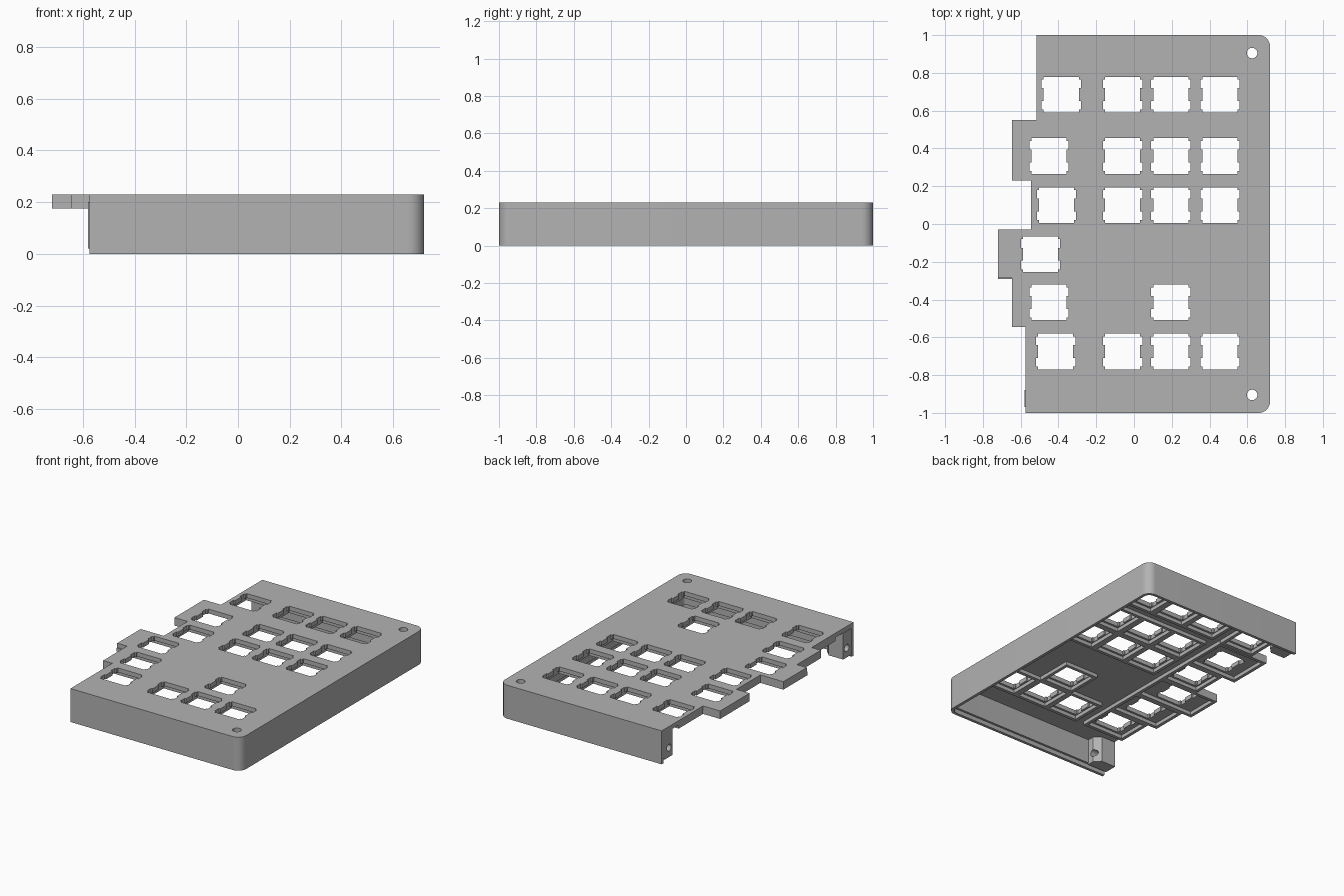
import bpy, bmesh, math

cube = bpy.data.objects.get("Cube")
if cube:
    bpy.data.objects.remove(cube, do_unlink=True)

GREY = (0.45, 0.45, 0.45, 1)
mat = bpy.data.materials.new("plain_grey")
mat.use_nodes = True
mat.diffuse_color = GREY
mat.node_tree.nodes["Principled BSDF"].inputs["Base Color"].default_value = GREY

TOP, PLATE, RIB = 0.23, 0.2, 0.175   # top face, plate underside, rib bottom
RIGHT, EDGE = 0.72, 1.0
PITCH = 0.26


def add_prism(bm, points, low, high):
    """Extrude a flat outline between two heights."""
    base = bm.faces.new([bm.verts.new((x, y, low)) for x, y in points])
    ext = bmesh.ops.extrude_face_region(bm, geom=[base])
    for v in ext["geom"]:
        if isinstance(v, bmesh.types.BMVert):
            v.co.z = high


def add_box(bm, x0, x1, y0, y1, low, high):
    add_prism(bm, [(x0, y0), (x1, y0), (x1, y1), (x0, y1)], low, high)


def finish(bm, name):
    bmesh.ops.recalc_face_normals(bm, faces=bm.faces)
    mesh = bpy.data.meshes.new(name)
    bm.to_mesh(mesh)
    bm.free()
    obj = bpy.data.objects.new(name, mesh)
    bpy.context.collection.objects.link(obj)
    mesh.materials.append(mat)
    return obj


def cut(obj, cutter):
    cutter.hide_render = True
    cutter.hide_set(True)
    cutter.display_type = 'WIRE'
    mod = obj.modifiers.new("cut", 'BOOLEAN')
    mod.operation, mod.solver, mod.object = 'DIFFERENCE', 'EXACT', cutter


def smooth(obj):
    bpy.ops.object.select_all(action='DESELECT')
    bpy.context.view_layer.objects.active = obj
    obj.select_set(True)
    bpy.ops.object.shade_smooth_by_angle(angle=math.radians(30))


def arc(cx, cy, r, start, end, steps):
    return [(cx + r * math.cos(math.radians(start + (end - start) * i / steps)),
             cy + r * math.sin(math.radians(start + (end - start) * i / steps)))
            for i in range(steps + 1)]


def right_side(inset):
    """Rounded right-hand edge, front to back."""
    r, c = 0.06 - inset, 0.06
    return (arc(RIGHT - c, -EDGE + c, r, -90, 0, 10)
            + arc(RIGHT - c, EDGE - c, r, 0, 90, 10))


# Key layout: row y, left key x, left edge x, number-pad columns
NAV = [-0.06, 0.195, 0.455]
ROWS = [
    (0.685, -0.385, -0.515, NAV),
    (0.36, -0.45, -0.645, NAV),
    (0.10, -0.41, -0.545, NAV),
    (-0.16, -0.495, -0.72, []),
    (-0.415, -0.45, -0.645, NAV[1:2]),
    (-0.675, -0.415, -0.575, NAV),
]

# Top plate with stepped left edge
steps = [EDGE, 0.55, 0.23, -0.03, -0.285, -0.545, -EDGE]
left_edge = []
for row, y0, y1 in zip(ROWS, steps, steps[1:]):
    left_edge += [(row[2], y0), (row[2], y1)]
bm = bmesh.new()
add_prism(bm, right_side(0) + left_edge, PLATE, TOP)
plate = finish(bm, "top_plate")

# Notched switch openings and screw holes
w, n, h = 0.093, 0.104, 0.094
quarter = [(n, 0.034), (n, 0.08), (w, 0.08), (w, h)]
half = [(w, -h), (w, -0.08), (n, -0.08), (n, -0.034), (w, -0.034), (w, 0.034)] + quarter
opening = half + [(-x, -y) for x, y in half]
bm = bmesh.new()
for y, x, _, cols in ROWS:
    for kx in [x] + cols:
        add_prism(bm, [(kx + px, y + py) for px, py in opening], 0.15, 0.3)
for side in (-1, 1):
    add_prism(bm, arc(0.625, side * 0.905, 0.028, 0, 345, 23), 0.15, 0.3)
cut(plate, finish(bm, "opening_cutter"))
smooth(plate)

# Outer walls, with a thinner lip along the bottom
for name, thick, low, high in (("wall_lip", 0.02, 0, 0.03),
                               ("outer_wall", 0.035, 0.03, PLATE)):
    bm = bmesh.new()
    inner = right_side(thick)[::-1]
    back, front = ROWS[0][2], ROWS[-1][2]
    add_prism(bm, right_side(0)
              + [(back, EDGE), (back, EDGE - thick)] + inner
              + [(front, -EDGE + thick), (front, -EDGE)], low, high)
    smooth(finish(bm, name))

# Stiffening ribs framing each key cell under the plate
bm = bmesh.new()
T = 0.022
for i, (y, x, edge, cols) in enumerate(ROWS):
    cells = [(edge, -0.255)] + [(c - PITCH / 2, c + PITCH / 2) for c in cols]
    for k, (x0, x1) in enumerate(cells):
        y0, y1 = y - PITCH / 2, y + PITCH / 2
        if i == 1 and k == 0:
            y1 = 0.55
        for a, b in ((y0, y0 + T), (y1 - T, y1)):
            add_box(bm, x0, x1, a, b, RIB, PLATE)
        for a, b in ((x0, x0 + T), (x1 - T, x1)):
            add_box(bm, a, b, y0 + T, y1 - T, RIB, PLATE)
finish(bm, "key_cell_ribs")

# Joining bosses at the open ends, with a sideways bolt hole
for name, side, x0 in (("front_boss", -1, -0.58), ("back_boss", 1, -0.515)):
    bm = bmesh.new()
    outline = [(x0, 0.97), (x0, 0.88), (x0 + 0.11, 0.88),
               (x0 + 0.15, 0.92), (x0 + 0.15, 0.97)]
    add_prism(bm, [(x, side * y) for x, y in outline], 0.02, PLATE)
    boss = finish(bm, name)
    bm = bmesh.new()
    bmesh.ops.create_cone(bm, cap_ends=True, segments=24, radius1=0.024,
                          radius2=0.024, depth=0.6)
    drill = finish(bm, name + "_drill")
    drill.rotation_euler.y = math.pi / 2
    drill.location = (x0, side * 0.92, 0.085)
    cut(boss, drill)
    smooth(boss)
